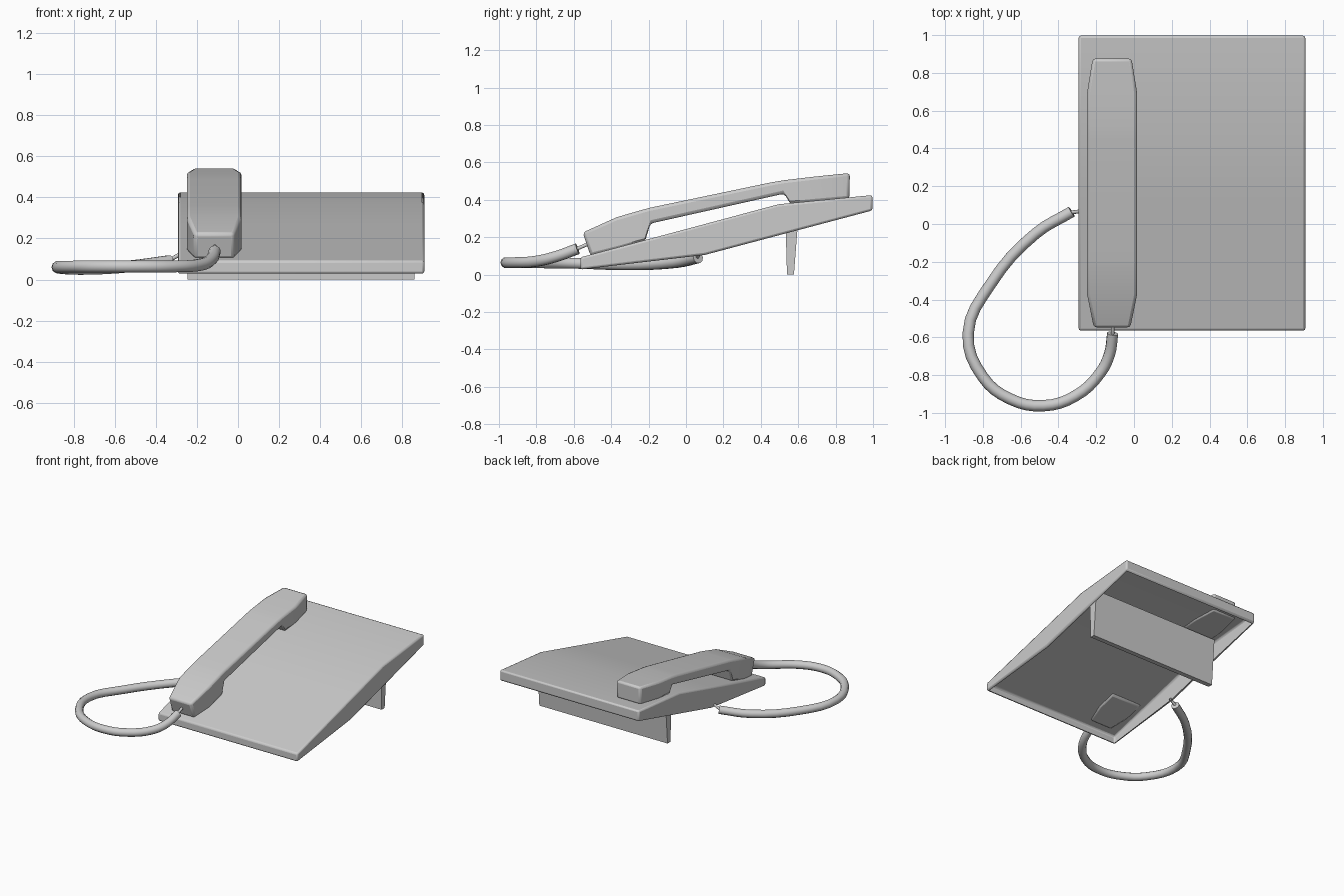
import bpy, bmesh

if "Cube" in bpy.data.objects:
    bpy.data.objects.remove(bpy.data.objects["Cube"])

def finish(bm, name, bevel=0.0, segments=2):
    bmesh.ops.recalc_face_normals(bm, faces=bm.faces)
    me = bpy.data.meshes.new(name)
    bm.to_mesh(me)
    bm.free()
    ob = bpy.data.objects.new(name, me)
    bpy.context.collection.objects.link(ob)
    if bevel:
        mod = ob.modifiers.new("edge_rounding", 'BEVEL')
        mod.width = bevel
        mod.segments = segments
        mod.limit_method = 'ANGLE'
        mod.angle_limit = 0.6
    bpy.context.view_layer.objects.active = ob
    ob.select_set(True)
    bpy.ops.object.shade_smooth_by_angle(angle=0.6)
    ob.select_set(False)
    return ob

def loft(stations, xc):
    """Rectangular sections: (top y, top z, bottom y, bottom z, half width)."""
    bm = bmesh.new()
    rings = []
    for ty, tz, by, bz, w in stations:
        rings.append([bm.verts.new(p) for p in (
            (xc - w, ty, tz), (xc + w, ty, tz), (xc + w, by, bz), (xc - w, by, bz))])
    for a, b in zip(rings, rings[1:]):
        for i in range(4):
            j = (i + 1) % 4
            bm.faces.new((a[i], a[j], b[j], b[i]))
    bm.faces.new(rings[0])
    bm.faces.new(rings[-1])
    return bm

def tube(name, pts, radius):
    cu = bpy.data.curves.new(name, 'CURVE')
    cu.dimensions = '3D'
    cu.bevel_depth = radius
    cu.bevel_resolution = 3
    cu.resolution_u = 4
    cu.use_fill_caps = True
    sp = cu.splines.new('BEZIER')
    sp.bezier_points.add(len(pts) - 1)
    for bp, p in zip(sp.bezier_points, pts):
        bp.co = p
        bp.handle_left_type = bp.handle_right_type = 'AUTO'
    ob = bpy.data.objects.new(name, cu)
    bpy.context.collection.objects.link(ob)

# Base: sloping shell, open underneath with a narrow rim
bm = loft([(-0.565, 0.092, -0.565, 0.027, 0.6),
           (0.10, 0.27, 0.10, 0.105, 0.6),
           (0.495, 0.376, 0.495, 0.21, 0.6),
           (0.997, 0.425, 0.997, 0.343, 0.6)], 0.307)
bmesh.ops.recalc_face_normals(bm, faces=bm.faces)
under = [f for f in bm.faces if f.normal.z < -0.5]
bmesh.ops.inset_region(bm, faces=under, thickness=0.02)
bmesh.ops.delete(bm, geom=under, context='FACES')
finish(bm, "base_shell", 0.012)

# Rear support plate, tapering downwards
bm = loft([(0.530, 0.36, 0.540, 0.0, 0.552),
           (0.605, 0.36, 0.577, 0.0, 0.552)], 0.307)
finish(bm, "rear_stand")

# Handset: two feet joined by a raised grip
bm = loft([(-0.552, 0.225, -0.51, 0.100, 0.097),
           (-0.37, 0.307, -0.37, 0.135, 0.133),
           (-0.22, 0.35, -0.22, 0.175, 0.133),
           (-0.19, 0.358, -0.19, 0.273, 0.133),
           (0.45, 0.492, 0.525, 0.433, 0.133),
           (0.52, 0.504, 0.56, 0.375, 0.133),
           (0.69, 0.524, 0.69, 0.388, 0.133),
           (0.876, 0.543, 0.874, 0.405, 0.103)], -0.116)
finish(bm, "handset", 0.016)

# Cord looping from the base side to the handset
tube("cord", [(-0.33, 0.065, 0.09), (-0.52, -0.05, 0.065), (-0.76, -0.32, 0.052),
              (-0.878, -0.58, 0.06), (-0.80, -0.81, 0.063), (-0.656, -0.926, 0.064),
              (-0.48, -0.962, 0.064), (-0.31, -0.91, 0.064), (-0.18, -0.79, 0.073),
              (-0.13, -0.69, 0.098), (-0.113, -0.58, 0.138)], 0.03)

# Thin plugs at both cord ends
tube("base_plug", [(-0.34, 0.06, 0.09), (-0.28, 0.068, 0.125)], 0.01)
tube("handset_plug", [(-0.113, -0.59, 0.135), (-0.113, -0.52, 0.165)], 0.01)
